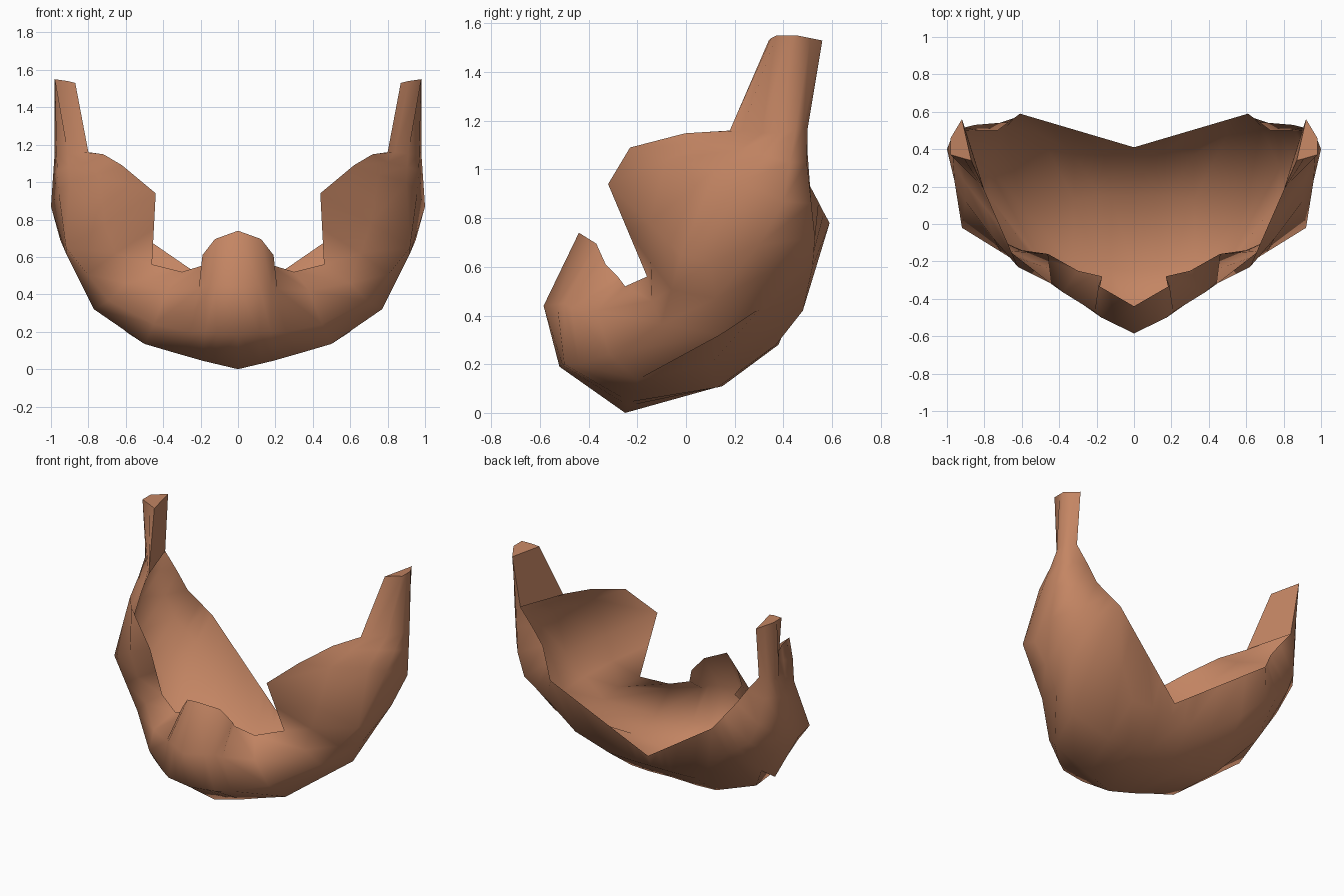
import bpy, bmesh, math
from mathutils import Vector

if "Cube" in bpy.data.objects:
    bpy.data.objects.remove(bpy.data.objects["Cube"])

hair = bpy.data.materials.new("warm brown hair")
hair.diffuse_color = (0.55, 0.235, 0.125, 1)
hair.use_nodes = True
hair.node_tree.nodes["Principled BSDF"].inputs["Base Color"].default_value = hair.diffuse_color

# Profiles of the right half, each running from the face rim, under the jaw, to the neck
chin = [
    [(0, -.44, .74), (0, -.585, .44), (0, -.52, .19), (0, -.25, 0), (0, .15, .115), (0, .38, .28)],
    [(.19, -.33, .61), (.175, -.5, .45), (.175, -.5, .2), (.19, -.23, .045), (.18, .15, .11), (.16, .38, .28)],
    [(.17, -.28, .56), (.21, -.47, .43), (.26, -.44, .2), (.33, -.21, .085), (.32, .13, .105), (.32, .37, .28)],
]
jaw = [
    [(.30, -.25, .52), (.38, -.365, .42), (.45, -.315, .24), (.5, -.2, .135), (.6, .1, .2), (.5, .48, .42)],
    [(.46, -.16, .56), (.6, -.14, .46), (.69, -.1, .365), (.77, .14, .32), (.78, .3, .425), (.68, .52, .6)],
]
cheek = [
    [(.44, -.32, .94), (.71, -.15, .78), (.92, -.02, .65), (.92, .1, .62), (.95, .3, .69), (.85, .53, .72)],
    [(.62, -.23, 1.09), (.75, -.08, 1.04), (.9, .12, 1.0), (.96, .23, .95), (1.0, .4, .87), (.91, .515, .86)],
]
sideburn = [
    [(.8, .18, 1.16), (.84, .23, 1.16), (.91, .31, 1.15), (.97, .38, 1.15), (.98, .45, 1.16), (.95, .48, 1.17)],
    [(.87, .34, 1.53), (.91, .35, 1.54), (.98, .37, 1.55), (.98, .42, 1.55), (.98, .46, 1.55), (.95, .51, 1.54)],
]


def blend(a, b, t, rim_lift):
    """Profile between two others, with its face rim raised a little."""
    row = [Vector(p).lerp(Vector(q), t) for p, q in zip(a, b)]
    row[0].z += rim_lift
    return row


columns = [chin[0], blend(chin[0], chin[1], .65, .04), chin[1], chin[2], *jaw,
           blend(jaw[1], cheek[0], .5, 0), *cheek,
           blend(cheek[1], sideburn[0], .55, .02), *sideburn]

# Neck rim: straight from the rear notch up to the corner, then up to the sideburn
notch, corner = Vector((0, .41, .36)), Vector((.61, .59, .78))
neck_rim = [notch.lerp(corner, t) for t in (0, .15, .26, .5, .78, 1)]
neck_rim += [Vector(p) for p in ((.64, .567, .822), (.67, .545, .865), (.73, .5, .95),
                                 (.81, .5, 1.06), (.9, .5, 1.17), (.92, .56, 1.53))]

# Loft the profiles into one open shell
bm = bmesh.new()
grid = [[bm.verts.new(p) for p in list(col) + [rim]] for col, rim in zip(columns, neck_rim)]
for a, b in zip(grid, grid[1:]):
    for i in range(len(a) - 1):
        bm.faces.new((a[i], a[i + 1], b[i + 1], b[i]))

# Close the sideburn: inner side and tip
base, tip = grid[-2], grid[-1]
bm.faces.new((base[0], tip[0], tip[-1], base[-1]))
bm.faces.new(tip)
bmesh.ops.recalc_face_normals(bm, faces=bm.faces)
# Make the bottom face outward
bm.faces.ensure_lookup_table()
if bm.faces[2].normal.z > 0:
    bmesh.ops.reverse_faces(bm, faces=bm.faces)

mesh = bpy.data.meshes.new("beard")
bm.to_mesh(mesh)
bm.free()
mesh.materials.append(hair)
beard = bpy.data.objects.new("beard", mesh)
bpy.context.collection.objects.link(beard)

# Mirror to the left half
mirror = beard.modifiers.new("mirror", 'MIRROR')
mirror.use_clip = True
mirror.merge_threshold = 0.001

bpy.context.view_layer.objects.active = beard
beard.select_set(True)
bpy.ops.object.modifier_apply(modifier="mirror")
bpy.ops.object.shade_smooth_by_angle(angle=math.radians(65))
